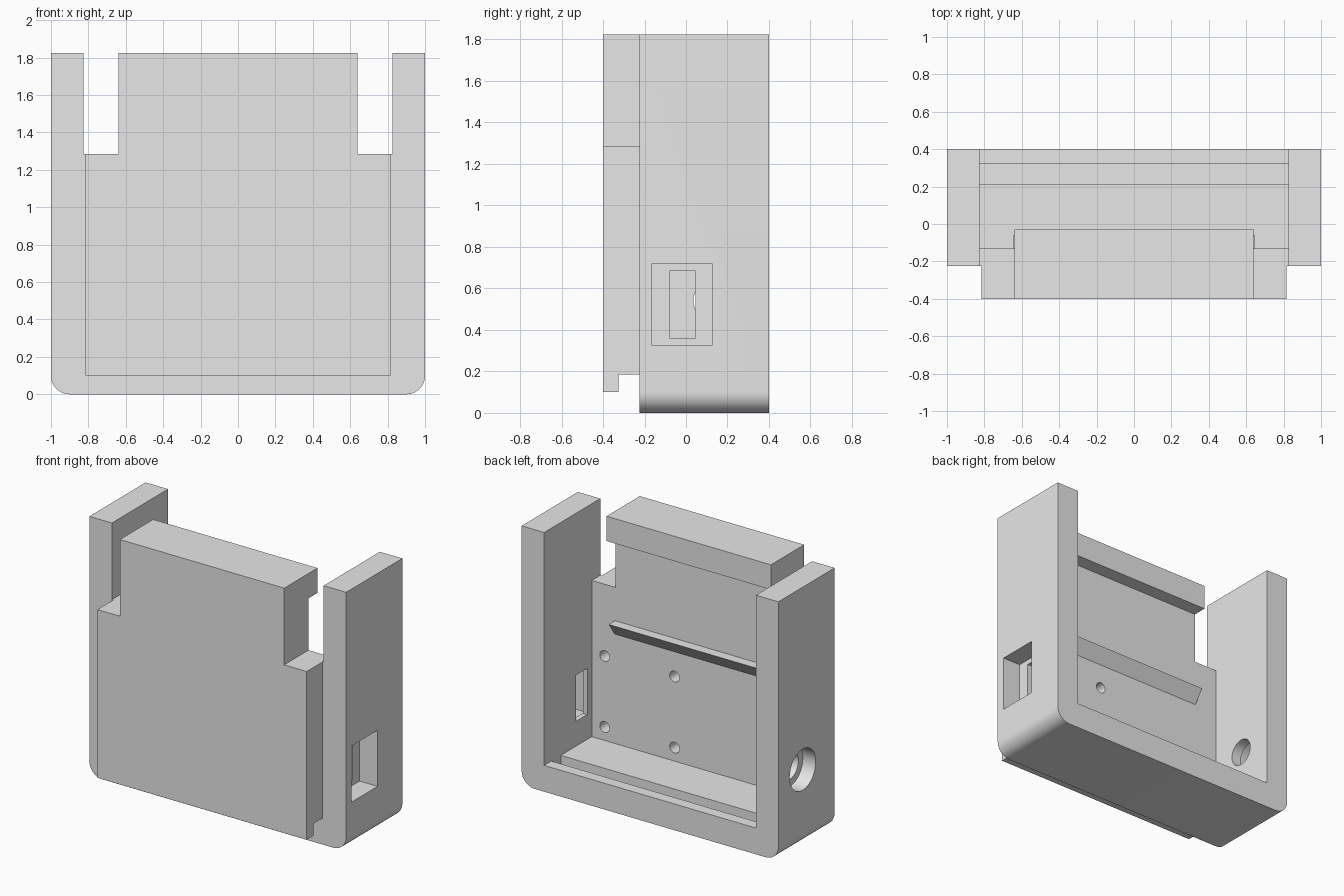
import bpy, bmesh, math
from mathutils import Matrix, Vector

cube = bpy.data.objects.get("Cube")
if cube:
    bpy.data.objects.remove(cube, do_unlink=True)

grey = bpy.data.materials.new("plain_grey")
grey.use_nodes = True
grey.diffuse_color = (0.8, 0.8, 0.8, 1)
grey.node_tree.nodes["Principled BSDF"].inputs["Base Color"].default_value = (0.8, 0.8, 0.8, 1)


def finish(name, bm):
    bmesh.ops.recalc_face_normals(bm, faces=bm.faces[:])
    mesh = bpy.data.meshes.new(name)
    bm.to_mesh(mesh)
    bm.free()
    mesh.materials.append(grey)
    obj = bpy.data.objects.new(name, mesh)
    bpy.context.collection.objects.link(obj)
    return obj


def prism(name, points, start, end):
    """Extrude a closed 3D outline from start to end offsets."""
    bm = bmesh.new()
    face = bm.faces.new([bm.verts.new(Vector(p) + Vector(start)) for p in points])
    new = bmesh.ops.extrude_face_region(bm, geom=[face])["geom"]
    verts = [v for v in new if isinstance(v, bmesh.types.BMVert)]
    bmesh.ops.translate(bm, verts=verts, vec=Vector(end) - Vector(start))
    return finish(name, bm)


def front_outline(name, points, y0, y1):
    return prism(name, [(x, 0, z) for x, z in points], (0, y0, 0), (0, y1, 0))


def box(name, x, y, z):
    corners = [(x[0], z[0]), (x[1], z[0]), (x[1], z[1]), (x[0], z[1])]
    return front_outline(name, corners, y[0], y[1])


def drill(mouth, direction, radius, depth, tip=0.0):
    """Round cutter that starts just outside the mouth, with an optional pointed end."""
    out = 0.02
    bm = bmesh.new()
    bmesh.ops.create_cone(bm, cap_ends=True, segments=32, radius1=radius, radius2=radius,
                          depth=depth + out)
    bmesh.ops.translate(bm, verts=bm.verts[:], vec=(0, 0, (depth - out) / 2))
    if tip:
        cap = max(bm.faces, key=lambda f: f.calc_center_median().z)
        point = bmesh.ops.poke(bm, faces=[cap])["verts"][0]
        point.co.z += tip
    turn = Vector((0, 0, 1)).rotation_difference(Vector(direction)).to_matrix().to_4x4()
    bm.transform(Matrix.Translation(mouth) @ turn)
    return finish("drill_cutter", bm)


def cut(obj, cutters):
    """Subtract the cutters and keep the plain resulting mesh."""
    for cutter in cutters:
        cutter.hide_render = True
        mod = obj.modifiers.new("cut", 'BOOLEAN')
        mod.operation = 'DIFFERENCE'
        mod.solver = 'EXACT'
        mod.object = cutter
    graph = bpy.context.evaluated_depsgraph_get()
    result = bpy.data.meshes.new_from_object(obj.evaluated_get(graph))
    obj.modifiers.clear()
    obj.data = result


# Main dimensions
TOP, SHOULDER, FLOOR = 1.825, 1.285, 0.185
INNER, NECK, RADIUS = 0.825, 0.64, 0.1
FRONT, FACE, INSIDE, BACK = -0.4, -0.225, -0.13, 0.4

# U-shaped frame with rounded lower corners
corner = [(1 - RADIUS + RADIUS * math.cos(a), RADIUS - RADIUS * math.sin(a))
          for a in (math.pi / 2 * i / 12 for i in range(13))]
half = [(INNER, FLOOR), (INNER, TOP), (1, TOP)] + corner
frame = front_outline("u_frame", half + [(-x, z) for x, z in reversed(half)], FACE, BACK)

# Floor groove, stepped side window and stepped round port
groove = box("groove_cutter", (-INNER, INNER), (0.215, 0.32), (0.09, 0.3))
recess = box("recess_cutter", (0.86, 1.1), (-0.165, 0.125), (0.325, 0.72))
window = box("window_cutter", (0.7, 1.05), (-0.08, 0.045), (0.36, 0.685))
port_outer = drill((-1, 0.13, 0.54), (1, 0, 0), 0.145, 0.1)
port_inner = drill((-1, 0.13, 0.54), (1, 0, 0), 0.095, 0.25)
frame_cutters = [groove, recess, window, port_outer, port_inner]
cut(frame, frame_cutters)


# Shouldered panel, in a front layer and a rear layer between the posts
def shouldered(name, width, bottom, y0, y1):
    side = [(width, bottom), (width, SHOULDER), (NECK, SHOULDER), (NECK, TOP)]
    return front_outline(name, side + [(-x, z) for x, z in reversed(side)], y0, y1)


front_panel = shouldered("front_panel", 0.815, 0.1, FRONT, FACE)
rear_panel = shouldered("rear_panel", INNER, FLOOR, FACE, INSIDE)

# Hook under the front panel, top screw holes and rear screw holes
hook = box("hook_cutter", (-1, 1), (-0.325, -0.2), (0, FLOOR))
top_holes = [drill((x, -0.285, TOP), (0, 0, -1), 0.038, 0.2, 0.03) for x in (-0.465, 0.465)]
rear_holes = [drill((x, INSIDE, z), (0, -1, 0), 0.038, 0.14, 0.02)
              for x in (0.18, 0.725) for z in (0.28, 0.78)]
cut(front_panel, [hook] + top_holes + rear_holes)
cut(rear_panel, rear_holes)

# Lip behind the top edge and wedge rail on the rear face
top_lip = box("top_lip", (-NECK, NECK), (INSIDE, -0.03), (1.65, TOP))
rail = prism("wedge_rail", [(0, INSIDE, 1.05), (0, -0.06, 1.05), (0, INSIDE, 0.955)],
             (-0.645, 0, 0), (0.645, 0, 0))

for cutter in frame_cutters + [hook] + top_holes + rear_holes:
    bpy.data.objects.remove(cutter, do_unlink=True)

# Smooth the rounded surfaces and keep the edges crisp
bpy.ops.object.select_all(action='DESELECT')
for part in (frame, front_panel, rear_panel, top_lip, rail):
    part.select_set(True)
bpy.context.view_layer.objects.active = frame
bpy.ops.object.shade_smooth_by_angle(angle=math.radians(30))
